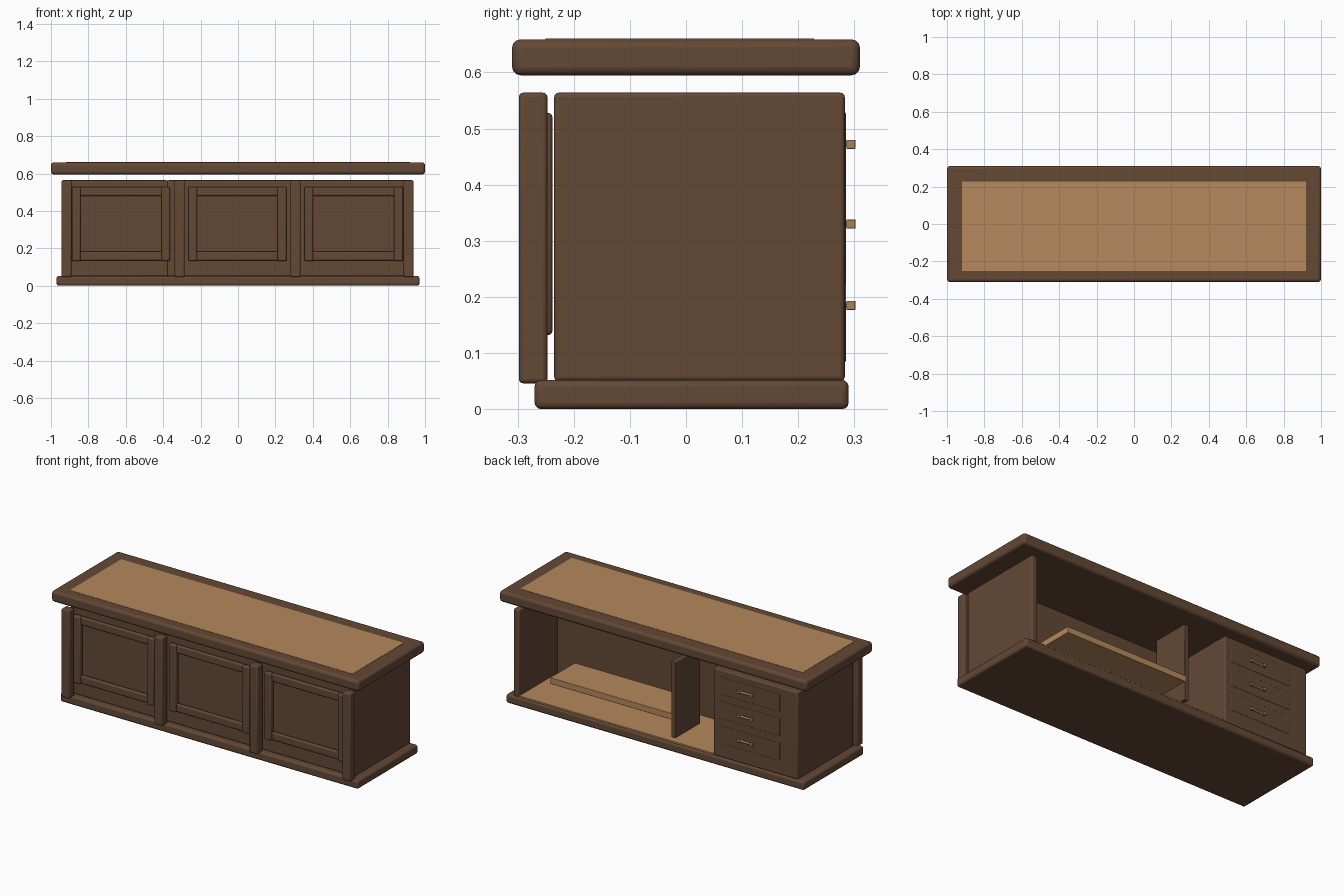
import bpy

if "Cube" in bpy.data.objects:
    bpy.data.objects.remove(bpy.data.objects["Cube"])


def material(name, rgb):
    m = bpy.data.materials.new(name)
    m.diffuse_color = (*rgb, 1)
    m.use_nodes = True
    m.node_tree.nodes["Principled BSDF"].inputs["Base Color"].default_value = m.diffuse_color
    return m


DARK = material("dark wood", (0.125, 0.065, 0.036))
LIGHT = material("light wood", (0.46, 0.25, 0.108))
BRASS = material("brass", (0.38, 0.22, 0.10))


def finish(o, name, mat, bevel):
    o.name = name
    o.data.materials.append(mat)
    if bevel:
        b = o.modifiers.new("rounding", 'BEVEL')
        b.width = bevel
        b.segments = 3
        bpy.ops.object.shade_smooth_by_angle()
    return o


def box(name, x, y, z, mat=DARK, bevel=0.008):
    """Softly rounded box given by its (min, max) ranges."""
    bpy.ops.mesh.primitive_cube_add(
        size=1, location=[(r[0] + r[1]) / 2 for r in (x, y, z)])
    o = bpy.context.object
    o.scale = [r[1] - r[0] for r in (x, y, z)]
    bpy.ops.object.transform_apply(location=False, rotation=False, scale=True)
    return finish(o, name, mat, bevel)


# Floating counter top with a light inlay
box("counter_top", (-1, 1), (-0.31, 0.31), (0.595, 0.659), bevel=0.015)
box("counter_inlay", (-0.92, 0.92), (-0.25, 0.228), (0.655, 0.6605), LIGHT, 0)

# Plinth and light floor
box("base", (-0.97, 0.97), (-0.27, 0.29), (0, 0.052), bevel=0.012)
box("floor_plate", (-0.375, 0.895), (-0.08, 0.281), (0.050, 0.0595), LIGHT, 0)

# Carcass: drawer block, front wall, right end panel
box("drawer_block", (-0.925, -0.375), (-0.235, 0.283), (0.05, 0.564))
box("front_wall", (-0.38, 0.90), (-0.235, -0.075), (0.05, 0.564))
box("end_panel", (0.888, 0.925), (-0.235, 0.283), (0.05, 0.564))

# Front posts
for i, x in enumerate((-0.917, -0.312, 0.308, 0.912)):
    box(f"front_post_{i}", (x - 0.027, x + 0.027), (-0.298, -0.247), (0.046, 0.564))

# Raised frames on the three front bays
for i, (x0, x1) in enumerate(((-0.888, -0.363), (-0.265, 0.259), (0.355, 0.882))):
    for side, a in (("left", x0), ("right", x1 - 0.047)):
        box(f"frame_stile_{side}_{i}", (a, a + 0.047), (-0.268, -0.238),
            (0.132, 0.528))
    for side, z in (("lower", 0.135), ("upper", 0.480)):
        box(f"frame_rail_{side}_{i}", (x0 + 0.04, x1 - 0.04),
            (-0.260, -0.238), (z, z + 0.047))

# Interior divider and shelf
box("divider", (-0.132, -0.102), (0.055, 0.285), (0.083, 0.530), bevel=0.004)
box("shelf", (-0.11, 0.685), (0.055, 0.285), (0.186, 0.223), LIGHT, 0.003)

# Drawer fronts and handles
for i, z in enumerate((0.185, 0.33, 0.472)):
    box(f"drawer_front_{i}", (-0.81, -0.415), (0.276, 0.2845),
        (z - 0.052, z + 0.052), bevel=0.003)
    bpy.ops.mesh.primitive_cylinder_add(
        vertices=16, radius=0.006, depth=0.10, location=(-0.59, 0.292, z),
        rotation=(0, 1.5708, 0))
    finish(bpy.context.object, f"handle_bar_{i}", BRASS, 0)
    bpy.ops.object.shade_smooth_by_angle()
    for side, x in (("left", -0.632), ("right", -0.548)):
        box(f"handle_foot_{side}_{i}", (x - 0.008, x + 0.008), (0.286, 0.302),
            (z - 0.008, z + 0.008), BRASS, 0.001)
        box(f"handle_neck_{side}_{i}", (x - 0.004, x + 0.004), (0.280, 0.29),
            (z - 0.005, z + 0.005), BRASS, 0)
